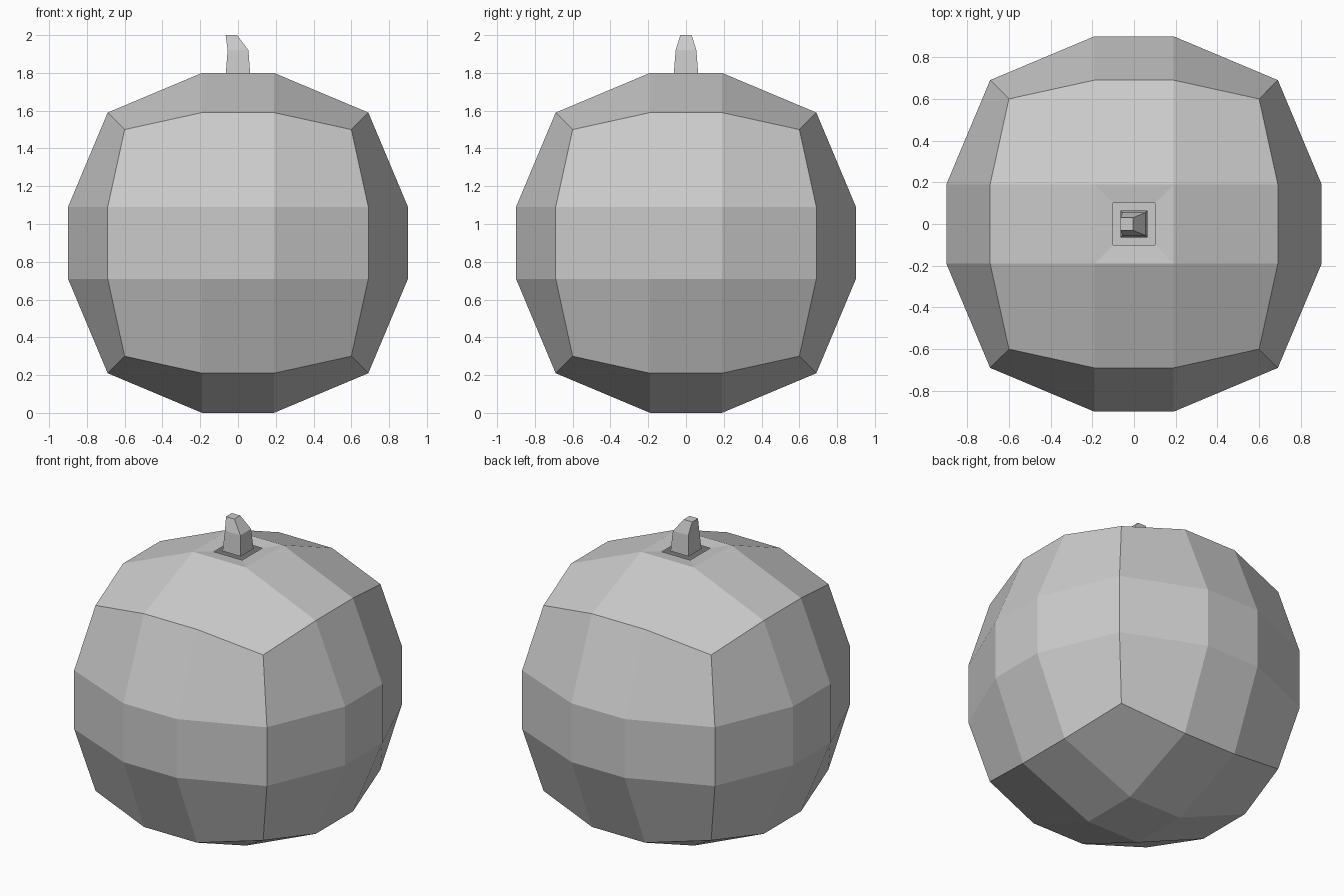
import bpy, bmesh

if "Cube" in bpy.data.objects:
    bpy.data.objects.remove(bpy.data.objects["Cube"])

R = 0.9             # body radius, also the height of its centre
DIP = 0.01          # slight hollow round the stem
BASE = 0.065        # half width of the stem foot


def add_object(name, bm):
    bmesh.ops.recalc_face_normals(bm, faces=bm.faces)
    mesh = bpy.data.meshes.new(name)
    bm.to_mesh(mesh)
    bm.free()
    obj = bpy.data.objects.new(name, mesh)
    bpy.context.collection.objects.link(obj)
    return obj


# Body: cube with a 3 x 3 grid on each side, rounded out into a ball
bm = bmesh.new()
bmesh.ops.create_cube(bm, size=2)
bmesh.ops.subdivide_edges(bm, edges=bm.edges[:], cuts=2, use_grid_fill=True)
outer_size = {1: R, 2: 0.69, 3: 0.60}   # face, edge and corner points
for v in bm.verts:
    outer = outer_size[sum(abs(c) > 0.9 for c in v.co)]
    for i in range(3):
        size = outer if abs(v.co[i]) > 0.9 else 0.19
        v.co[i] = size if v.co[i] > 0 else -size
    v.co.z += R

# Opening for the stem in the middle of the top
bm.normal_update()
top = max(bm.faces, key=lambda f: f.calc_center_median().z)
bmesh.ops.inset_individual(bm, faces=[top], thickness=0.19 - BASE)
for v in top.verts:
    v.co.z -= DIP
bmesh.ops.delete(bm, geom=[top], context='FACES_ONLY')
add_object("body", bm)

# Stem: square rings (z, x min, x max, half depth), leaning to one side
bm = bmesh.new()
rings = []
for z, x0, x1, y in ((2 * R - DIP, -BASE, BASE, BASE),
                     (1.92, -0.055, 0.055, 0.055),
                     (2.0, -0.065, -0.005, 0.03)):
    rings.append([bm.verts.new(p) for p in
                  ((x0, -y, z), (x1, -y, z), (x1, y, z), (x0, y, z))])
for lower, upper in zip(rings, rings[1:]):
    for i in range(4):
        j = (i + 1) % 4
        bm.faces.new((lower[i], lower[j], upper[j], upper[i]))
bm.faces.new(rings[-1])
add_object("stem", bm)
